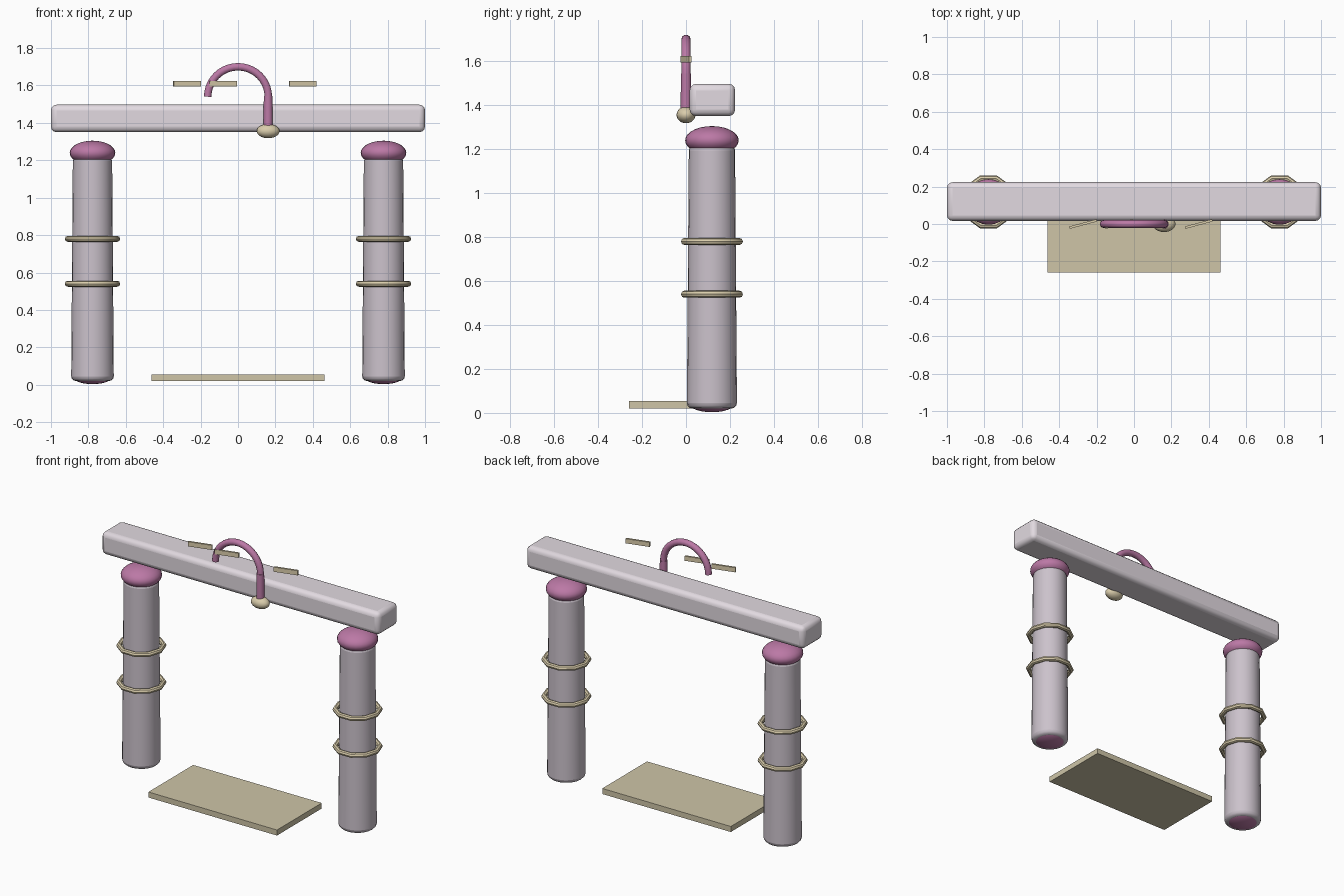
import bpy
from math import pi, sin, cos, radians

if "Cube" in bpy.data.objects:
    bpy.data.objects.remove(bpy.data.objects["Cube"])


def material(name, rgb):
    m = bpy.data.materials.new(name)
    m.diffuse_color = (*rgb, 1)
    m.use_nodes = True
    m.node_tree.nodes["Principled BSDF"].inputs["Base Color"].default_value = m.diffuse_color
    return m


LILAC = material("pale_lilac", (0.76, 0.70, 0.75))
MAUVE = material("mauve_grey", (0.60, 0.54, 0.60))
PLUM = material("plum", (0.50, 0.19, 0.38))
BRASS = material("brass", (0.70, 0.61, 0.41))
STRAW = material("straw", (0.62, 0.56, 0.39))


def finish(name, mat, smooth=True):
    o = bpy.context.object
    o.name = name
    o.data.materials.append(mat)
    if smooth:
        bpy.ops.object.shade_smooth_by_angle(angle=radians(40))
    return o


def box(name, loc, size, mat, bevel=0.0, segments=2, turn=0.0):
    bpy.ops.mesh.primitive_cube_add(size=1, location=loc, rotation=(0, 0, turn))
    bpy.context.object.scale = size
    bpy.ops.object.transform_apply(location=False, rotation=False, scale=True)
    o = finish(name, mat, bevel > 0)
    if bevel:
        b = o.modifiers.new("round_edges", 'BEVEL')
        b.width, b.segments = bevel, segments
    return o


def ellipsoid(name, loc, radii, mat):
    bpy.ops.mesh.primitive_uv_sphere_add(segments=24, ring_count=14, radius=1, location=loc)
    bpy.context.object.scale = radii
    bpy.ops.object.transform_apply(location=False, rotation=False, scale=True)
    return finish(name, mat)


def cone(name, loc, r1, r2, depth, mat, sides):
    bpy.ops.mesh.primitive_cone_add(vertices=sides, radius1=r1, radius2=r2,
                                    depth=depth, location=loc)
    return finish(name, mat)


POST_Y = 0.118

# Crossbeam
box("crossbeam", (0, 0.12, 1.424), (2.0, 0.207, 0.147), LILAC, 0.03, 3)

# Posts with domed caps, feet and rings
for side, x in (("left", -0.778), ("right", 0.778)):
    post = cone(side + "_post", (x, POST_Y, 0.62), 0.114, 0.105, 1.20, MAUVE, 24)
    b = post.modifiers.new("round_ends", 'BEVEL')
    b.width, b.segments, b.limit_method = 0.025, 3, 'ANGLE'
    b.angle_limit = radians(40)
    ellipsoid(side + "_post_cap", (x, POST_Y, 1.24), (0.122, 0.122, 0.065), PLUM)
    ellipsoid(side + "_post_foot", (x, POST_Y, 0.05), (0.112, 0.112, 0.047), PLUM)
    for i, z in enumerate((0.54, 0.78)):
        bpy.ops.mesh.primitive_torus_add(location=(x, POST_Y, z), major_segments=10,
                                         minor_segments=8, major_radius=0.132,
                                         minor_radius=0.016)
        finish(f"{side}_ring_{i + 1}", BRASS)

# Curved hook above the beam
curve = bpy.data.curves.new("hook_arch", 'CURVE')
curve.dimensions = '3D'
curve.bevel_depth, curve.bevel_resolution, curve.use_fill_caps = 0.021, 3, True
spline = curve.splines.new('POLY')
spline.points.add(20)
for i, p in enumerate(spline.points):
    a = pi * i / 20
    p.co = (0.162 * cos(a), 0, 1.54 + 0.16 * sin(a), 1)
arch = bpy.data.objects.new("hook_arch", curve)
bpy.context.collection.objects.link(arch)
bpy.ops.object.select_all(action='DESELECT')
arch.select_set(True)
bpy.context.view_layer.objects.active = arch
bpy.ops.object.convert(target='MESH')
finish("hook_arch", PLUM)

# Hook stem and the bulb at its lower end
cone("hook_stem", (0.161, 0, 1.45), 0.025, 0.023, 0.19, PLUM, 16)
ellipsoid("hook_bulb", (0.161, 0, 1.356), (0.061, 0.043, 0.038), BRASS)

# Small slanted slats
for i, x in enumerate((-0.272, -0.08, 0.346)):
    box(f"slat_{i + 1}", (x, 0, 1.61), (0.151, 0.013, 0.03), BRASS, turn=radians(15))

# Floor board
box("floor_board", (0, -0.03, 0.037), (0.925, 0.46, 0.036), STRAW)
